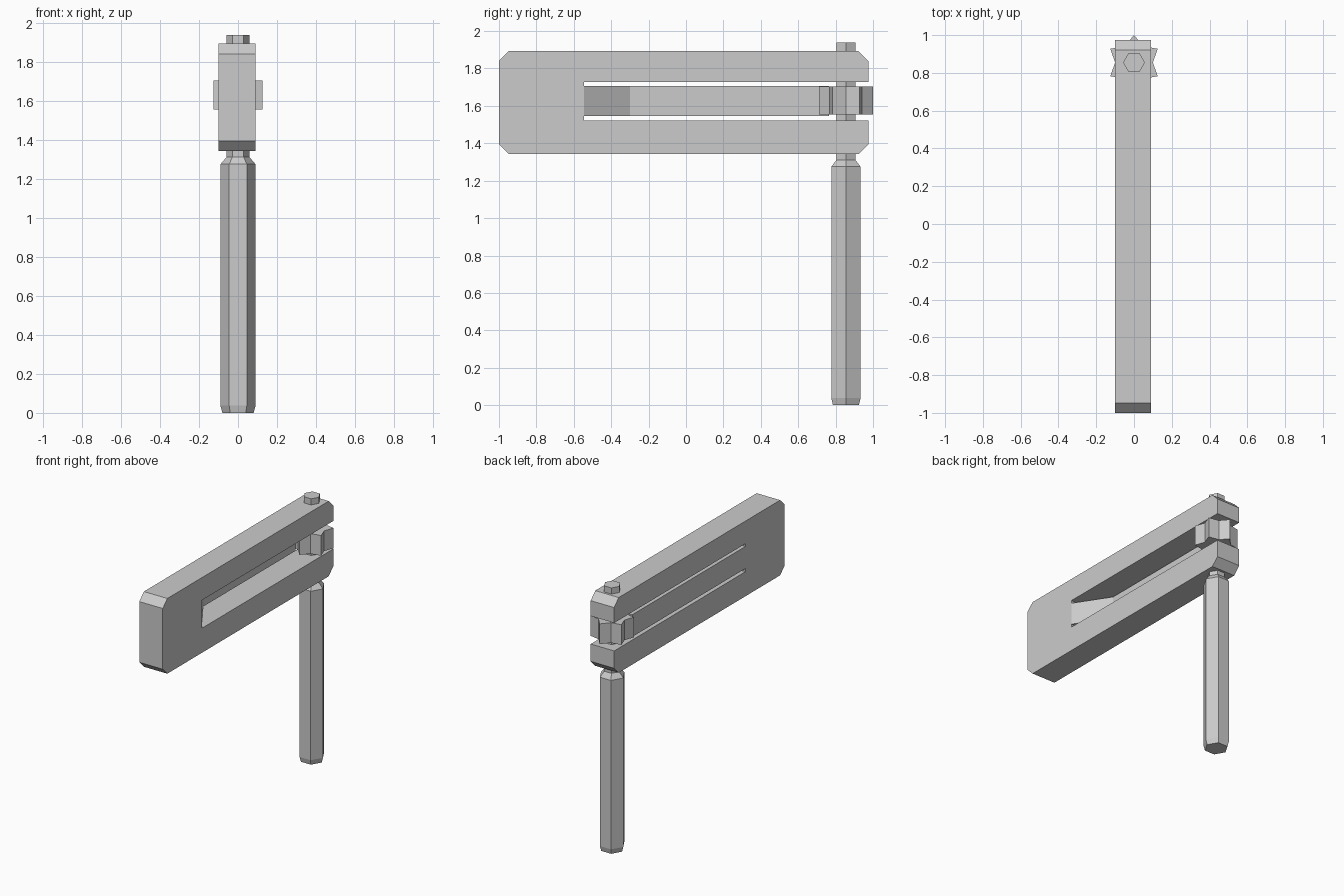
import bpy
import bmesh
from math import cos, sin, pi
from mathutils import Vector

if "Cube" in bpy.data.objects:
    bpy.data.objects.remove(bpy.data.objects["Cube"], do_unlink=True)

grey = bpy.data.materials.new("light_grey")
grey.use_nodes = True
GREY = (0.6, 0.6, 0.6, 1)
grey.diffuse_color = GREY
grey.node_tree.nodes["Principled BSDF"].inputs["Base Color"].default_value = GREY

AXIS = Vector((0, 0.855, 0))


def finish(name, bm):
    bmesh.ops.recalc_face_normals(bm, faces=bm.faces)
    mesh = bpy.data.meshes.new(name)
    bm.to_mesh(mesh)
    bm.free()
    mesh.materials.append(grey)
    obj = bpy.data.objects.new(name, mesh)
    bpy.context.collection.objects.link(obj)
    return obj


def prism(name, outline, offset):
    """Extrude a closed outline of 3D points along an offset."""
    bm = bmesh.new()
    face = bm.faces.new([bm.verts.new(p) for p in outline])
    ext = bmesh.ops.extrude_face_region(bm, geom=[face], use_keep_orig=True)
    moved = [g for g in ext["geom"] if isinstance(g, bmesh.types.BMVert)]
    bmesh.ops.translate(bm, verts=moved, vec=offset)
    return finish(name, bm)


def ring(radii, z):
    """Points around the axle, cycling through the given radii."""
    n = 6 * len(radii)
    return [AXIS + Vector((r * cos(2 * pi * i / n), r * sin(2 * pi * i / n), z))
            for i in range(n) for r in [radii[i % len(radii)]]]


def hex_lathe(name, profile):
    """Stack hexagonal rings of (radius, z) and cap both ends."""
    bm = bmesh.new()
    rings = [[bm.verts.new(p) for p in ring([r], z)] for r, z in profile]
    for low, high in zip(rings, rings[1:]):
        for i in range(6):
            j = (i + 1) % 6
            bm.faces.new((low[i], low[j], high[j], high[i]))
    bm.faces.new(rings[0])
    bm.faces.new(rings[-1])
    return finish(name, bm)


# Slotted body with clipped outer corners, drawn as a fork from the side
x0, x1 = -0.10, 0.09
front, back, low, high, cut = -1.0, 0.975, 1.342, 1.893, 0.053
slot_y, slot_low, slot_high = -0.545, 1.522, 1.727
fork = [(front + cut, low), (back - cut, low), (back, low + cut),
        (back, slot_low), (slot_y, slot_low), (slot_y, slot_high),
        (back, slot_high), (back, high - cut), (back - cut, high),
        (front + cut, high), (front, high - cut), (front, low + cut)]
prism("body", [(x0, y, z) for y, z in fork], (x1 - x0, 0, 0))

# Springy tongue with a ramped root, flush with one side of the body
tongue = [(x0, slot_y), (x1, slot_y), (-0.07, -0.3), (-0.07, 0.765), (x0, 0.765)]
prism("tongue", [(x, y, 1.545) for x, y in tongue], (0, 0, 0.162))

# Six-toothed ratchet wheel
prism("ratchet_wheel", ring([0.10, 0.145], 1.555), (0, 0, 0.148))

# Axle and handle
hex_lathe("axle", [(0.058, 1.30), (0.058, 1.938)])
hex_lathe("handle", [(0.080, 0), (0.090, 0.037), (0.090, 1.275), (0.058, 1.312)])
